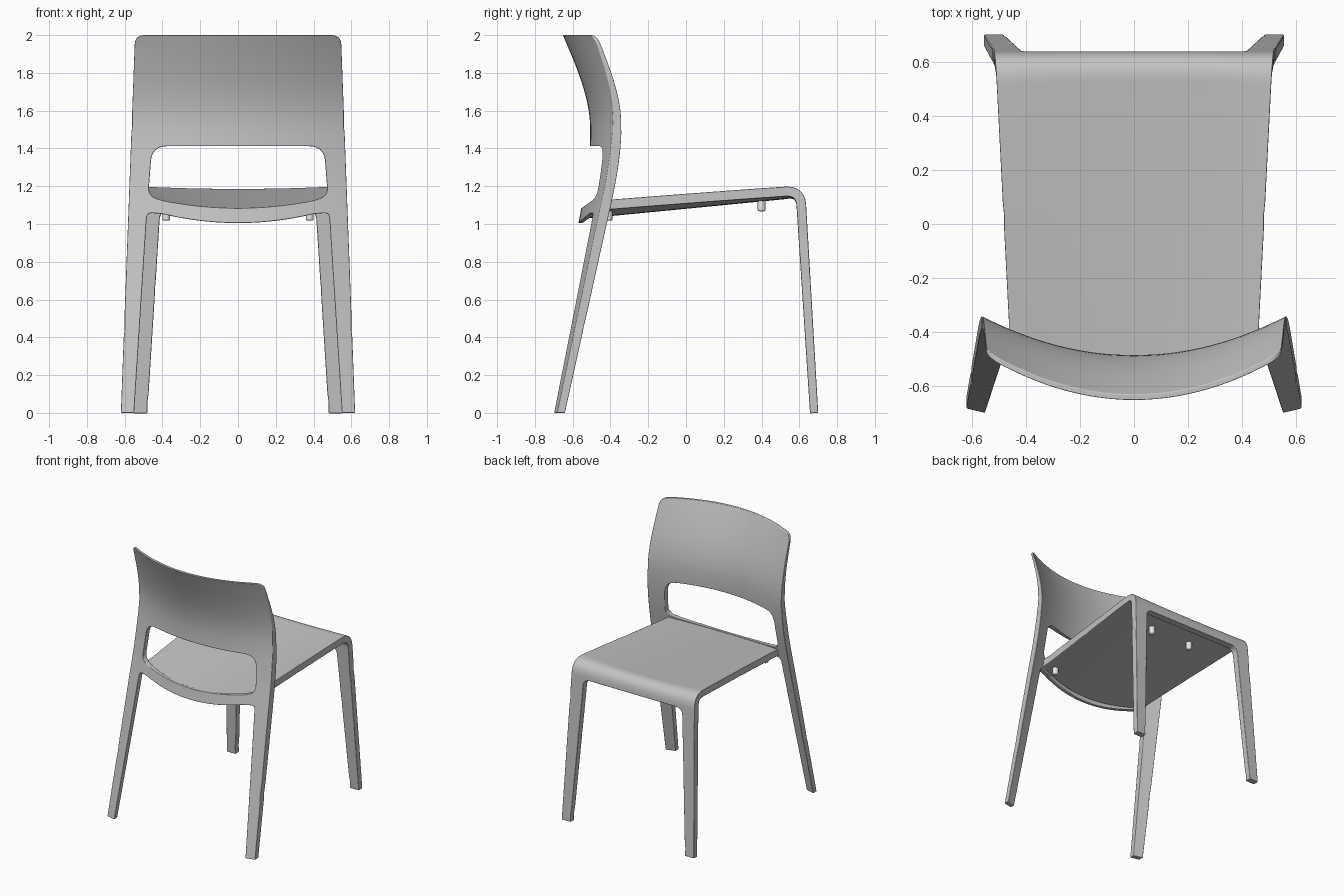
import bpy, bmesh
from mathutils import Vector

cube = bpy.data.objects.get("Cube")
if cube:
    bpy.data.objects.remove(cube)


def material(name, rgb):
    m = bpy.data.materials.new(name)
    m.use_nodes = True
    m.diffuse_color = (*rgb, 1)
    m.node_tree.nodes["Principled BSDF"].inputs["Base Color"].default_value = (*rgb, 1)
    return m


shell_grey = material("shell grey", (0.55, 0.55, 0.55))
peg_white = material("peg white", (0.8, 0.8, 0.8))


def rounded(corners, steps=6):
    """Outline from (a, b, radius) corners, each softened by a small curve."""
    pts = []
    for i, (a, b, r) in enumerate(corners):
        c = Vector((a, b))
        if not r:
            pts.append(c)
            continue
        p = c + (Vector(corners[i - 1][:2]) - c).normalized() * r
        q = c + (Vector(corners[(i + 1) % len(corners)][:2]) - c).normalized() * r
        for k in range(steps + 1):
            t = k / steps
            pts.append(p * (1 - t) ** 2 + c * 2 * t * (1 - t) + q * t * t)
    return pts


def steps(start, end, size):
    n = round((end - start) / size)
    return [start + i * (end - start) / n for i in range(n + 1)]


def bent_sheet(name, outline, cuts_a, cuts_b, outer, inner):
    """Fill a flat half outline, slice it finely, then bend it into a mirrored shell."""
    bm = bmesh.new()
    bm.faces.new([bm.verts.new((p.x, p.y, 0)) for p in outline])
    for axis, cuts in ((Vector((1, 0, 0)), cuts_a), (Vector((0, 1, 0)), cuts_b)):
        for c in cuts:
            bmesh.ops.bisect_plane(bm, geom=bm.verts[:] + bm.edges[:] + bm.faces[:],
                                   plane_co=axis * c, plane_no=axis, dist=0.0005)
    bmesh.ops.remove_doubles(bm, verts=bm.verts[:], dist=0.004)
    front = bm.verts[:]
    flat = [v.co.copy() for v in front]
    ret = bmesh.ops.extrude_face_region(bm, geom=bm.faces[:], use_keep_orig=True)
    back = [g for g in ret["geom"] if isinstance(g, bmesh.types.BMVert)]
    for v in back:
        v.co = inner(v.co.x, v.co.y)
    for v, co in zip(front, flat):
        v.co = outer(co.x, co.y)
    # open the centre line so the mirrored halves join
    seam = [f for f in bm.faces if all(abs(v.co.x) < 0.001 for v in f.verts)]
    bmesh.ops.delete(bm, geom=seam, context="FACES")
    bmesh.ops.recalc_face_normals(bm, faces=bm.faces[:])
    for f in bm.faces:
        f.smooth = True
    me = bpy.data.meshes.new(name)
    bm.to_mesh(me)
    bm.free()
    me.materials.append(shell_grey)
    ob = bpy.data.objects.new(name, me)
    bpy.context.collection.objects.link(ob)
    ob.modifiers.new("mirror", "MIRROR").merge_threshold = 0.002
    bev = ob.modifiers.new("soft edges", "BEVEL")
    bev.width, bev.segments = 0.007, 2
    bev.limit_method, bev.angle_limit = "ANGLE", 0.8
    bev.harden_normals = True
    return ob


# Back frame: backrest, rear legs and rear rail in one curved shell
SPINE = [(0, -0.64, 0.222), (1.1, -0.396, 0.222), (1.52, -0.34, 0), (2, -0.47, -0.4)]


def spine(z):
    for (z0, y0, m0), (z1, y1, m1) in zip(SPINE, SPINE[1:]):
        if z <= z1 + 1e-4:
            break
    h = z1 - z0
    t = (z - z0) / h
    return (y0 * (2 * t**3 - 3 * t**2 + 1) + m0 * h * (t**3 - 2 * t**2 + t)
            + y1 * (3 * t**2 - 2 * t**3) + m1 * h * (t**3 - t**2))


def across(x, z):
    return min(1, (x / (0.62 - 0.0375 * z)) ** 2)


def frame_front(x, z):
    return Vector((x, spine(z) - (0.1 + 0.03 * z) * (1 - across(x, z)), z))


def frame_back(x, z):
    side = max(0, min(1, (1.95 - z) / 0.6)) * min(1, 0.6 + 0.4 * z)
    return frame_front(x, z) - Vector((0, 0.022 + 0.033 * side * across(x, z), 0))


rail_x = steps(0, 0.4, 0.04)
frame_outline = rounded(
    [(0, 2, 0), (0.545, 2, 0.05), (0.62, 0, 0), (0.55, 0, 0), (0.482, 1.06, 0.03)]
    + [(x, 1.005 + 0.3 * x * x, 0) for x in reversed(rail_x)]
    + [(x, 1.085 + 0.25 * x * x, 0) for x in rail_x]
    + [(0.475, 1.15, 0.045), (0.455, 1.412, 0.08), (0, 1.412, 0)])
bent_sheet("back_frame", frame_outline, steps(0.04, 0.6, 0.04), steps(0.04, 1.96, 0.04),
           frame_front, frame_back)

# Seat and front legs: one shell rolled over the front edge
CORNER = Vector((0, 0.63, 1.205))
ALONG = Vector((0, 1, 0.067)).normalized()
DOWN = Vector((0, 0.07, -1.205)).normalized()
ROLL = 0.11


def seat_top(x, s):
    t = max(0, min(1, (s + ROLL) / (2 * ROLL)))
    if 0 < t < 1:
        p = CORNER - ALONG * ROLL * (1 - t) ** 2 + DOWN * ROLL * t * t
    else:
        p = CORNER + (ALONG if s < 0 else DOWN) * s
    dish = (0.015 + 0.03 * (0.5 - p.y)) * max(0, 1 - (x / 0.5) ** 2) * (1 - t)
    return p + Vector((x, 0, -dish))


def seat_under(x, s):
    t = max(0, min(1, (s + ROLL) / (2 * ROLL)))
    d = ALONG.lerp(DOWN, t).normalized()
    thick = 0.052 - 0.007 * max(0, s)
    return seat_top(x, s) - Vector((0, -d.z, d.y)) * thick


def seat_rear(x):
    return frame_front(x, 1.1).y - 0.012 - CORNER.y


seat_outline = rounded(
    [(x, seat_rear(x), 0) for x in steps(0, 0.44, 0.04)]
    + [(0.462, seat_rear(0.46), 0), (0.462, -1, 0), (0.513, 0, 0), (0.555, 1.207, 0),
       (0.48, 1.207, 0), (0.412, 0.13, 0.05), (0, 0.13, 0)])
bent_sheet("seat_and_front_legs", seat_outline, steps(0.04, 0.52, 0.04),
           steps(-1.1, -0.15, 0.05) + steps(-0.12, 0.12, 0.015) + steps(0.2, 1.15, 0.05),
           seat_top, seat_under)

# Stacking pegs under the seat
for place, x, y, z in (("front", 0.17, 0.4, 1.105), ("rear", 0.38, -0.41, 1.055)):
    for side, sign in (("left", 1), ("right", -1)):
        bpy.ops.mesh.primitive_cylinder_add(vertices=20, radius=0.021, depth=0.075,
                                            location=(sign * x, y, z))
        peg = bpy.context.object
        peg.name = f"{place}_{side}_peg"
        peg.data.materials.append(peg_white)
        bpy.ops.object.shade_smooth_by_angle()
        bev = peg.modifiers.new("round ends", "BEVEL")
        bev.width, bev.segments = 0.009, 3
